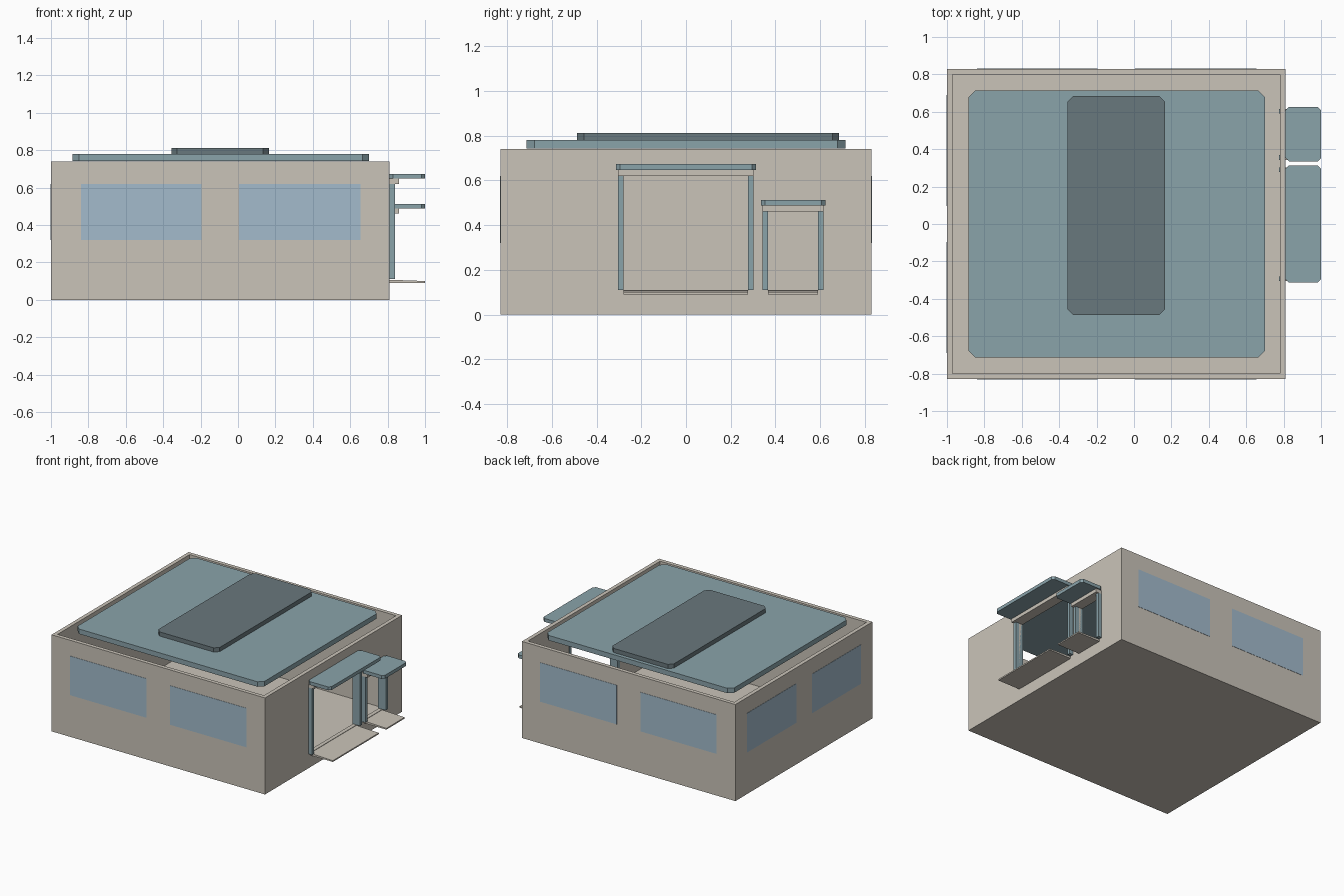
import bpy
import bmesh

if "Cube" in bpy.data.objects:
    bpy.data.objects.remove(bpy.data.objects["Cube"], do_unlink=True)


def material(name, rgb):
    """Flat material from 0-255 display values."""
    lin = [((c / 255 + 0.055) / 1.055) ** 2.4 for c in rgb] + [1]
    mat = bpy.data.materials.new(name)
    mat.use_nodes = True
    mat.diffuse_color = lin
    node = next(n for n in mat.node_tree.nodes if n.type == "BSDF_PRINCIPLED")
    node.inputs["Base Color"].default_value = lin
    node.inputs["Roughness"].default_value = 0.8
    return mat


BEIGE = material("beige wall", (202, 196, 185))
STEEL = material("steel blue", (138, 163, 170))
SLATE = material("dark slate", (105, 120, 125))
GLASS = material("window blue", (163, 187, 204))


def slab(name, x, y, z, mat, cut=0, slope=0):
    """Box between (min, max) ranges; cut trims its upright corners,
    slope lowers the outer (+x) end."""
    bm = bmesh.new()
    bmesh.ops.create_cube(bm, size=1)
    for v in bm.verts:
        v.co = [r[0] if c < 0 else r[1] for c, r in zip(v.co, (x, y, z))]
        if slope and v.co.x > sum(x) / 2 and v.co.z > sum(z) / 2:
            v.co.z -= slope
    if cut:
        upright = [e for e in bm.edges
                   if abs(e.verts[0].co.z - e.verts[1].co.z) > 1e-4]
        bmesh.ops.bevel(bm, geom=upright, offset=cut, segments=1,
                        affect="EDGES")
    bmesh.ops.recalc_face_normals(bm, faces=bm.faces)
    mesh = bpy.data.meshes.new(name)
    bm.to_mesh(mesh)
    bm.free()
    mesh.materials.append(mat)
    obj = bpy.data.objects.new(name, mesh)
    bpy.context.collection.objects.link(obj)
    return obj


def carve(obj, x, y, z):
    """Cut a box-shaped hole and discard the cutter."""
    cutter = slab("cutter", x, y, z, BEIGE)
    cutter.hide_render = True
    mod = obj.modifiers.new("cut", "BOOLEAN")
    mod.operation = "DIFFERENCE"
    mod.solver = "EXACT"
    mod.object = cutter
    bpy.context.view_layer.objects.active = obj
    bpy.ops.object.modifier_apply(modifier=mod.name)
    bpy.data.objects.remove(cutter, do_unlink=True)


LEFT, RIGHT, DEPTH, TOP = -1.0, 0.81, 0.83, 0.74
WALL = 0.03
SILL = 0.11

# Hollow building shell with a thin floor
shell = slab("walls", (LEFT, RIGHT), (-DEPTH, DEPTH), (0, TOP), BEIGE)
carve(shell, (LEFT + WALL, RIGHT - WALL), (-DEPTH + WALL, DEPTH - WALL),
      (0.004, 1))

# Raised roof panels
slab("roof_panel", (-0.885, 0.70), (-0.713, 0.713), (0.742, 0.78), STEEL, 0.035)
slab("roof_ridge", (-0.355, 0.165), (-0.487, 0.685), (0.78, 0.812), SLATE, 0.03)

# Doorways: opening, posts, lintel, canopy and entry ledge
POST = 0.025
for name, y0, y1, head in (("large", -0.305, 0.303, 0.62),
                           ("small", 0.343, 0.615, 0.46)):
    inner = (y0 + POST, y1 - POST)
    carve(shell, (RIGHT - 0.1, RIGHT + 0.1), inner, (SILL, head))
    for side, span in (("front", (y0, inner[0])), ("back", (inner[1], y1))):
        slab(f"{name}_door_{side}_post", (RIGHT - 0.035, RIGHT + 0.03),
             span, (SILL, head), STEEL)
    slab(f"{name}_door_lintel", (RIGHT, RIGHT + 0.05), (y0, y1),
         (head, head + 0.028), BEIGE)
    slab(f"{name}_door_canopy", (RIGHT, 1.0), (y0 - 0.008, y1 + 0.01),
         (head + 0.027, head + 0.053), STEEL, 0.018)
    slab(f"{name}_door_ledge", (RIGHT - 0.005, 1.0), inner,
         (SILL - 0.02, SILL - 0.003), BEIGE, slope=0.007)

# Window panes on the front, back and right-hand walls
HEIGHT = (0.32, 0.62)
THIN = 0.002
for wall, sign in (("front", -1), ("back", 1)):
    y = sorted((sign * DEPTH, sign * (DEPTH + THIN)))
    for i, x in enumerate(((-0.84, -0.195), (0.005, 0.655))):
        slab(f"{wall}_window_{i + 1}", x, y, HEIGHT, GLASS)
for i, y in enumerate(((-0.69, -0.095), (0.095, 0.69))):
    slab(f"side_window_{i + 1}", (LEFT - THIN, LEFT), y, HEIGHT, GLASS)
